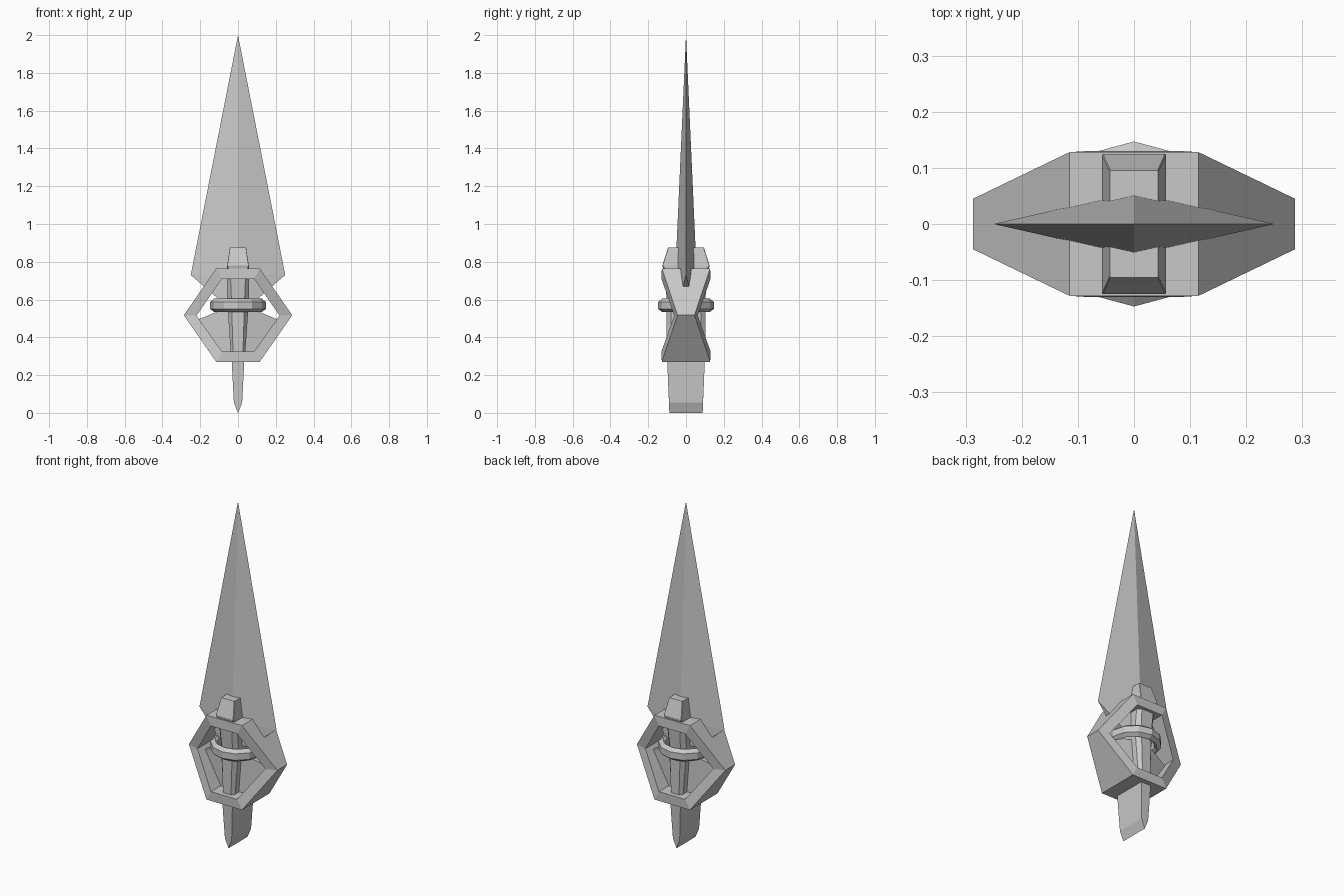
import bpy, bmesh, math

cube = bpy.data.objects.get("Cube")
if cube:
    bpy.data.objects.remove(cube, do_unlink=True)

grey = bpy.data.materials.new("plain_grey")
grey.use_nodes = True
grey.diffuse_color = (0.58, 0.58, 0.58, 1)
grey.node_tree.nodes["Principled BSDF"].inputs["Base Color"].default_value = grey.diffuse_color


def finish(name, bm):
    bmesh.ops.remove_doubles(bm, verts=bm.verts, dist=0.0005)
    bmesh.ops.recalc_face_normals(bm, faces=bm.faces)
    mesh = bpy.data.meshes.new(name)
    bm.to_mesh(mesh)
    bm.free()
    mesh.materials.append(grey)
    obj = bpy.data.objects.new(name, mesh)
    bpy.context.collection.objects.link(obj)
    return obj


def hull(name, points):
    """Convex solid from points mirrored across x and y."""
    bm = bmesh.new()
    spots = {(sx * x, sy * y, z) for x, y, z in points for sx in (1, -1) for sy in (1, -1)}
    for p in sorted(spots):
        bm.verts.new(p)
    bmesh.ops.remove_doubles(bm, verts=bm.verts, dist=0.0005)
    bmesh.ops.convex_hull(bm, input=bm.verts)
    return finish(name, bm)


def loft(name, loops, closed):
    """Skin a row of equal loops; join the ends or cap them."""
    bm = bmesh.new()
    rows = [[bm.verts.new(p) for p in loop] for loop in loops]
    n = len(rows[0])
    pairs = list(zip(rows, rows[1:]))
    if closed:
        pairs.append((rows[-1], rows[0]))
    else:
        bm.faces.new(rows[0])
        bm.faces.new(rows[-1])
    for a, b in pairs:
        for i in range(n):
            j = (i + 1) % n
            bm.faces.new((a[i], a[j], b[j], b[i]))
    return finish(name, bm)


# Blade: long diamond spike with an undercut base
hull("blade", [(0, 0, 2), (0.25, 0, 0.73), (0.1, 0.034, 0.6), (0, 0.057, 0.73), (0, 0.057, 0.6)])

# Lower panel filling the bottom half of the guard
hull("lower_panel", [(0, 0.057, 0.55), (0.1, 0.034, 0.54), (0.22, 0.006, 0.49),
                     (0.1, 0.034, 0.29), (0, 0.057, 0.29)])


# Guard: six-sided open frame, deep at the ends and thin at the sides
def hexagon(top, side, bottom, sign):
    right = [top, side, bottom]
    left = [(-x, y, z) for x, y, z in reversed(right)]
    return [(x, sign * y, z) for x, y, z in right + left]


outer = ((0.115, 0.128, 0.765), (0.287, 0.045, 0.517), (0.115, 0.128, 0.27))
inner = ((0.085, 0.13, 0.71), (0.22, 0.062, 0.515), (0.085, 0.13, 0.325))
loft("guard_frame", [hexagon(*outer, -1), hexagon(*outer, 1),
                     hexagon(*inner, 1), hexagon(*inner, -1)], True)


# Grip: tapered column through the guard with chamfered corners
def section(z, half_x, half_y, facet, chamfer):
    quarter = [(half_x, half_y - chamfer), (half_x * facet, half_y)]
    half = quarter + [(-x, y) for x, y in reversed(quarter)]
    return [(x, y, z) for x, y in half + [(-x, -y) for x, y in half]]


loft("grip", [
    section(0.27, 0.035, 0.102, 0.7, 0.02),
    section(0.6, 0.058, 0.102, 0.6, 0.025),
    section(0.74, 0.058, 0.115, 0.7, 0.02),
    section(0.78, 0.057, 0.125, 0.97, 0.002),
    section(0.875, 0.043, 0.095, 0.97, 0.002),
], False)

# Pommel: flat tail ending in a chisel edge
hull("pommel", [(0, 0.088, 0), (0.022, 0.09, 0.055), (0.034, 0.1, 0.29)])

# Collar: twelve-sided band around the grip
profile = [(0.11, 0.545), (0.125, 0.533), (0.147, 0.55), (0.147, 0.588), (0.125, 0.605), (0.11, 0.593)]
loft("collar_ring", [[(r * math.cos(a), r * math.sin(a), z) for r, z in profile]
                     for a in (math.tau * i / 12 for i in range(12))], True)
